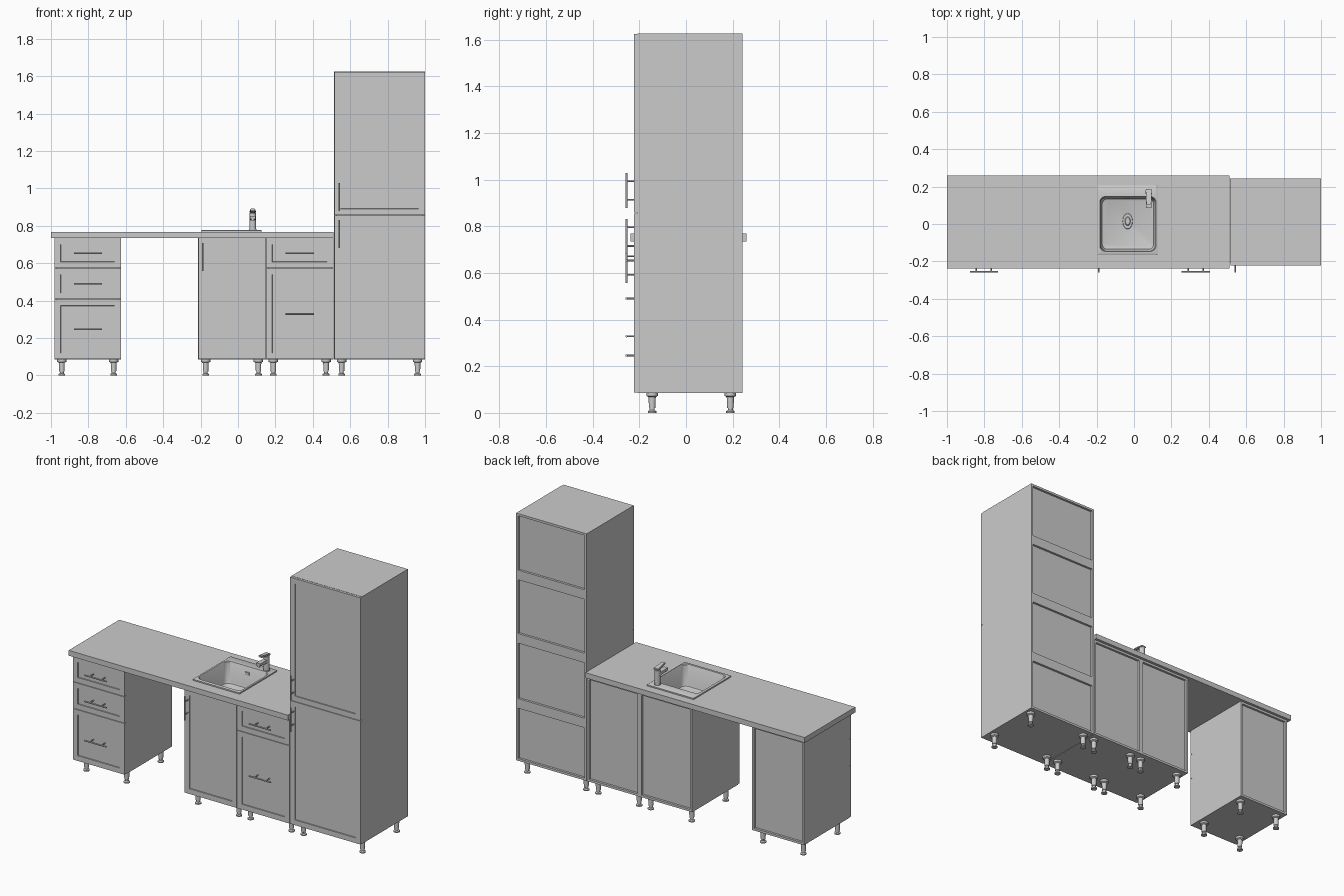
import bpy, bmesh, math
from mathutils import Vector, Matrix

if "Cube" in bpy.data.objects:
    bpy.data.objects.remove(bpy.data.objects["Cube"])

grey = bpy.data.materials.new("plain grey")
grey.diffuse_color = (0.6, 0.6, 0.6, 1)
grey.use_nodes = True
grey.node_tree.nodes["Principled BSDF"].inputs["Base Color"].default_value = grey.diffuse_color

FRONT, BODY_F, BACK = -0.223, -0.208, 0.243   # door face, carcass front, carcass back
Z0, ZC0, ZC1 = 0.086, 0.735, 0.768            # cabinet bottom, worktop bottom and top
T = 0.014                                     # board thickness


def finish(name, bm, smooth=False):
    bmesh.ops.recalc_face_normals(bm, faces=bm.faces)
    mesh = bpy.data.meshes.new(name)
    bm.to_mesh(mesh)
    bm.free()
    ob = bpy.data.objects.new(name, mesh)
    bpy.context.collection.objects.link(ob)
    mesh.materials.append(grey)
    if smooth:
        bpy.ops.object.select_all(action='DESELECT')
        ob.select_set(True)
        bpy.context.view_layer.objects.active = ob
        bpy.ops.object.shade_smooth_by_angle(angle=math.radians(35))
    return ob


def box(bm, x0, x1, y0, y1, z0, z1):
    m = Matrix.Translation(((x0 + x1) / 2, (y0 + y1) / 2, (z0 + z1) / 2))
    m = m @ Matrix.Diagonal((x1 - x0, y1 - y0, z1 - z0, 1))
    return bmesh.ops.create_cube(bm, size=1, matrix=m)["verts"]


def tube(bm, a, b, r, r2=None, n=16):
    a, b = Vector(a), Vector(b)
    d = b - a
    m = Matrix.Translation((a + b) / 2) @ d.to_track_quat('Z', 'Y').to_matrix().to_4x4()
    bmesh.ops.create_cone(bm, cap_ends=True, segments=n, radius1=r,
                          radius2=r if r2 is None else r2, depth=d.length, matrix=m)


def carcass(name, x0, x1, z1, rails=(), top=True):
    """Board box with the back panel set in, plus optional back rails."""
    bm = bmesh.new()
    a, b = x0 + T, x1 - T
    box(bm, x0, a, BODY_F, BACK, Z0, z1)
    box(bm, b, x1, BODY_F, BACK, Z0, z1)
    box(bm, a, b, BODY_F, BACK, Z0, Z0 + T)
    if top:
        box(bm, a, b, BODY_F, BACK, z1 - T, z1)
    else:
        box(bm, a, b, BACK - 0.02, BACK, z1 - T, z1)
    box(bm, a, b, BACK - 0.019, BACK - 0.014, Z0 + T, z1 - T)
    for z in rails:
        box(bm, a, b, BACK - 0.014, BACK, z - 0.03, z + 0.03)
    finish(name, bm)


def panel_front(name, x0, x1, z0, z1):
    """Door or drawer front with a sunken middle."""
    g = 0.0015
    bm = bmesh.new()
    box(bm, x0 + g, x1 - g, FRONT, BODY_F, z0 + g, z1 - g)
    bm.normal_update()
    face = min(bm.faces, key=lambda f: f.calc_center_median().y)
    bmesh.ops.inset_individual(bm, faces=[face], thickness=0.046)
    bmesh.ops.inset_individual(bm, faces=[face], thickness=0.001, depth=-0.006)
    finish(name, bm)


def handle(name, x, z, axis):
    d, c = Vector(axis), Vector((x, -0.2555, z))
    bm = bmesh.new()
    tube(bm, c - d * 0.075, c + d * 0.075, 0.0045)
    for s in (-0.04, 0.04):
        p = c + d * s
        tube(bm, p, (p.x, FRONT + 0.008, p.z), 0.0035, n=12)
    finish(name, bm, True)


def legs(name, x0, x1):
    profile = [(0.018, 0), (0.018, 0.007), (0.011, 0.012), (0.011, 0.02), (0.014, 0.022),
               (0.0155, 0.068), (0.025, 0.073), (0.025, Z0)]
    bm = bmesh.new()
    n = 16
    for x in (x0 + 0.04, x1 - 0.04):
        for y in (-0.145, 0.19):
            rings = [[bm.verts.new((x + r * math.cos(2 * math.pi * i / n),
                                    y + r * math.sin(2 * math.pi * i / n), z))
                      for i in range(n)] for r, z in profile]
            for p, q in zip(rings, rings[1:]):
                for i in range(n):
                    bm.faces.new((p[i], p[(i + 1) % n], q[(i + 1) % n], q[i]))
            bm.faces.new(rings[0][::-1])
            bm.faces.new(rings[-1])
    finish(name, bm, True)


def rounded(cx, cy, hx, hy, r, z, n=6):
    pts = []
    for k, (sx, sy) in enumerate(((1, 1), (-1, 1), (-1, -1), (1, -1))):
        for i in range(n + 1):
            a = math.pi / 2 * (k + i / n)
            pts.append((cx + sx * (hx - r) + r * math.cos(a),
                        cy + sy * (hy - r) + r * math.sin(a), z))
    return pts


def loft(bm, loops, cap_start=False):
    rings = [[bm.verts.new(p) for p in loop] for loop in loops]
    n = len(rings[0])
    for p, q in zip(rings, rings[1:]):
        for i in range(n):
            bm.faces.new((p[i], p[(i + 1) % n], q[(i + 1) % n], q[i]))
    bm.faces.new(rings[-1])
    if cap_start:
        bm.faces.new(rings[0][::-1])


# Cabinets and their legs
cabinets = [("drawer_cabinet", -0.982, -0.625, ZC0, (), True),
            ("sink_cabinet", -0.213, 0.149, ZC0, (), False),
            ("narrow_cabinet", 0.149, 0.511, ZC0, (), True),
            ("tall_cabinet", 0.514, 1.0, 1.625, (0.443, 0.848, 1.243), True)]
for name, x0, x1, z1, rails, top in cabinets:
    carcass(name, x0, x1, z1, rails, top)
    legs(name + "_legs", x0, x1)

# Doors and drawer fronts
for name, x0, x1, z0, z1 in (("drawer_front_top", -0.982, -0.625, 0.573, ZC0),
                             ("drawer_front_middle", -0.982, -0.625, 0.407, 0.573),
                             ("drawer_front_bottom", -0.982, -0.625, Z0, 0.407),
                             ("sink_door", -0.213, 0.149, Z0, ZC0),
                             ("narrow_drawer_front", 0.149, 0.511, 0.573, ZC0),
                             ("narrow_deep_front", 0.149, 0.511, Z0, 0.573),
                             ("tall_lower_door", 0.514, 1.0, Z0, 0.857),
                             ("tall_upper_door", 0.514, 1.0, 0.857, 1.625)):
    panel_front(name, x0, x1, z0, z1)

# Handles
for i, (x, z) in enumerate(((-0.803, 0.653), (-0.803, 0.49), (-0.803, 0.246),
                            (0.33, 0.653), (0.33, 0.328))):
    handle(f"drawer_handle_{i + 1}", x, z, (1, 0, 0))
for i, (x, z) in enumerate(((-0.188, 0.632), (0.541, 0.755), (0.541, 0.953))):
    handle(f"door_handle_{i + 1}", x, z, (0, 0, 1))

# Worktop with sink opening
bm = bmesh.new()
box(bm, -1.0, 0.511, -0.238, 0.26, ZC0, ZC1)
worktop = finish("worktop", bm)
SX, SY = -0.0325, 0.0
bm = bmesh.new()
loft(bm, [rounded(SX, SY, 0.154, 0.151, 0.03, z) for z in (0.7, 0.8)], True)
cutter = finish("sink_cutter", bm)
cutter.hide_render = True
cutter.hide_viewport = True
cut = worktop.modifiers.new("sink_opening", 'BOOLEAN')
cut.object = cutter
cut.solver = 'EXACT'

# Sink: flat rim running into a rounded bowl
bm = bmesh.new()
loft(bm, [rounded(-0.035, 0.02, 0.161, 0.185, 0.004, ZC1),
          rounded(-0.035, 0.02, 0.161, 0.185, 0.004, 0.776),
          rounded(-0.035, 0.02, 0.158, 0.182, 0.004, 0.778),
          rounded(SX, SY, 0.150, 0.147, 0.030, 0.778),
          rounded(SX, SY, 0.147, 0.144, 0.030, 0.774),
          rounded(SX, SY, 0.141, 0.138, 0.030, 0.655),
          rounded(SX, SY, 0.138, 0.135, 0.030, 0.647),
          rounded(SX, SY, 0.130, 0.127, 0.030, 0.643)])
sink = finish("sink", bm, True)

# Drain ring and plug, overflow plate on the bowl's back wall
DX, DY = -0.034, 0.015
bm = bmesh.new()
tube(bm, (DX, DY, 0.642), (DX, DY, 0.646), 0.027, 0.025, 24)
tube(bm, (DX, DY, 0.646), (DX, DY, 0.651), 0.015, 0.012, 24)
bmesh.ops.scale(bm, vec=(1, 1.6, 1), verts=bm.verts,
                space=Matrix.Translation((-DX, -DY, 0)))
finish("drain", bm, True)
bm = bmesh.new()
box(bm, -0.047, -0.021, 0.136, 0.146, 0.728, 0.746)
finish("overflow_plate", bm)

# Tap: base, column, spout and lever
TX, TY = 0.079, 0.168
bm = bmesh.new()
tube(bm, (TX, TY, 0.777), (TX, TY, 0.783), 0.021, n=24)
tube(bm, (TX, TY, 0.783), (TX, TY, 0.868), 0.018, n=24)
finish("tap_column", bm, True)
bm = bmesh.new()
for v in box(bm, TX - 0.014, TX + 0.014, 0.085, TY, 0.83, 0.85):
    if v.co.y < 0.1:
        v.co.z += 0.006 if v.co.z < 0.84 else 0.002
tube(bm, (TX, 0.094, 0.827), (TX, 0.094, 0.84), 0.009)
finish("tap_spout", bm, True)
bm = bmesh.new()
for v in box(bm, TX - 0.017, TX + 0.017, 0.105, TY + 0.018, 0.868, 0.88):
    if v.co.y < 0.12:
        v.co.z += 0.012
        v.co.x = TX + (v.co.x - TX) * 0.75
bmesh.ops.bevel(bm, geom=bm.edges[:], offset=0.003, segments=2, affect='EDGES')
finish("tap_lever", bm, True)
